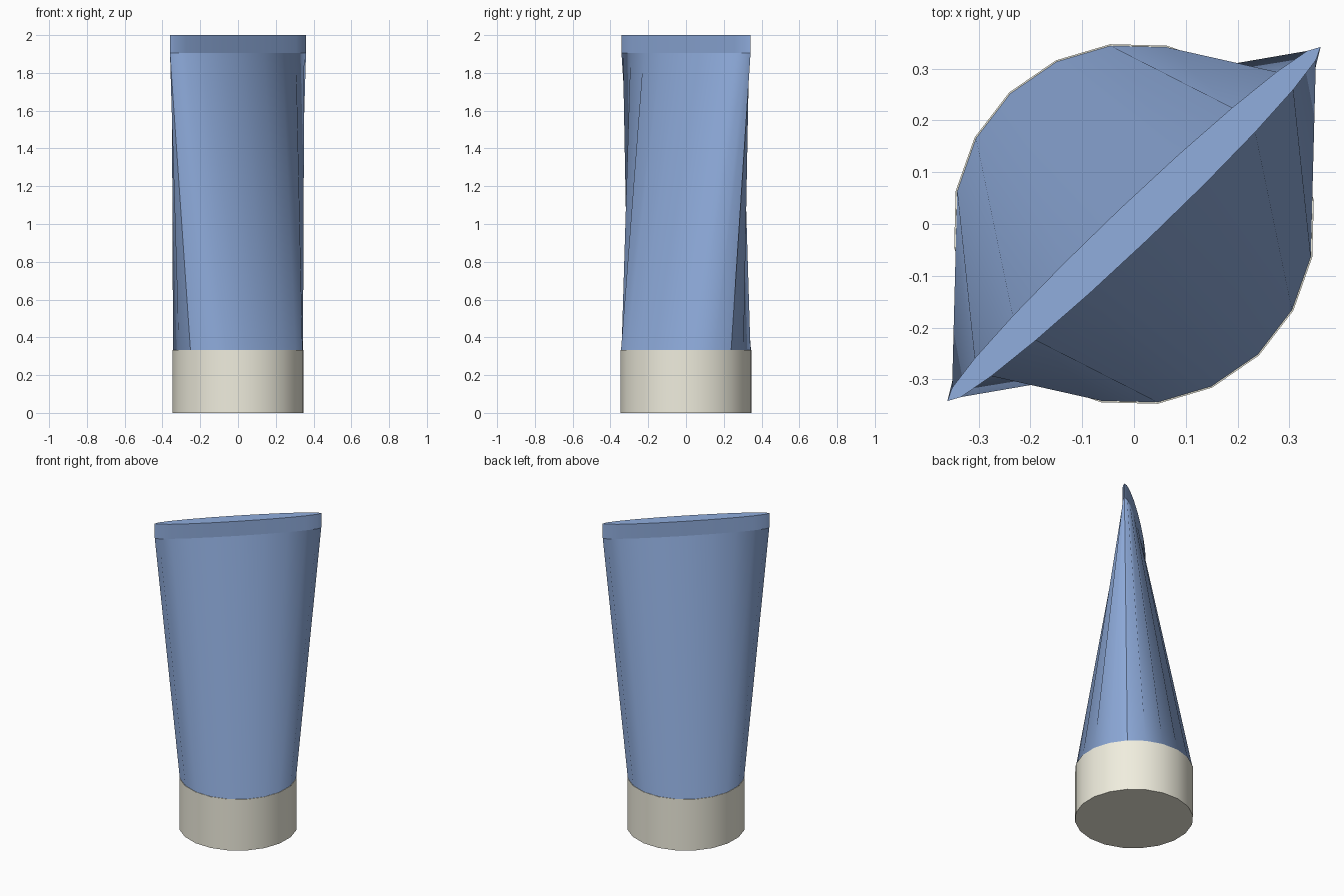
import bpy, bmesh
from math import cos, sin, radians, tau

if "Cube" in bpy.data.objects:
    bpy.data.objects.remove(bpy.data.objects["Cube"])

SIDES = 20
TURN = radians(43.5)      # direction of the flat crimp seen from above


def ring(a, b, z):
    """Elliptical ring, long axis turned along the crimp."""
    pts = []
    for i in range(SIDES):
        t = tau * i / SIDES
        u, w = a * cos(t), b * sin(t)
        pts.append((u * cos(TURN) - w * sin(TURN), u * sin(TURN) + w * cos(TURN), z))
    return pts


def loft(name, sections, color):
    """Closed skin through a stack of rings (a, b, z)."""
    bm = bmesh.new()
    rings = [[bm.verts.new(p) for p in ring(*s)] for s in sections]
    for lo, hi in zip(rings, rings[1:]):
        for i in range(SIDES):
            j = (i + 1) % SIDES
            bm.faces.new((lo[i], lo[j], hi[j], hi[i]))
    bm.faces.new(rings[0][::-1])
    bm.faces.new(rings[-1])
    mesh = bpy.data.meshes.new(name)
    bm.to_mesh(mesh)
    bm.free()
    obj = bpy.data.objects.new(name, mesh)
    bpy.context.collection.objects.link(obj)
    mat = bpy.data.materials.new(name + "_color")
    mat.diffuse_color = color
    mat.use_nodes = True
    mat.node_tree.nodes["Principled BSDF"].inputs["Base Color"].default_value = mat.diffuse_color
    mesh.materials.append(mat)
    bpy.ops.object.select_all(action='DESELECT')
    obj.select_set(True)
    bpy.context.view_layer.objects.active = obj
    bpy.ops.object.shade_smooth_by_angle(angle=radians(30))
    return obj


# Round screw cap the tube stands on
loft("cap", [(0.35, 0.35, 0.0), (0.35, 0.35, 0.333)], (0.87, 0.85, 0.73, 1))

# Squeeze tube: round at the cap, pinched flat at the top
loft("tube_body", [(0.347, 0.347, 0.333), (0.4965, 0.04, 1.905)], (0.28, 0.42, 0.73, 1))

# Straight sealed band closing the tube
loft("crimp_seal", [(0.4965, 0.04, 1.905), (0.4965, 0.04, 2.0)], (0.28, 0.42, 0.73, 1))
